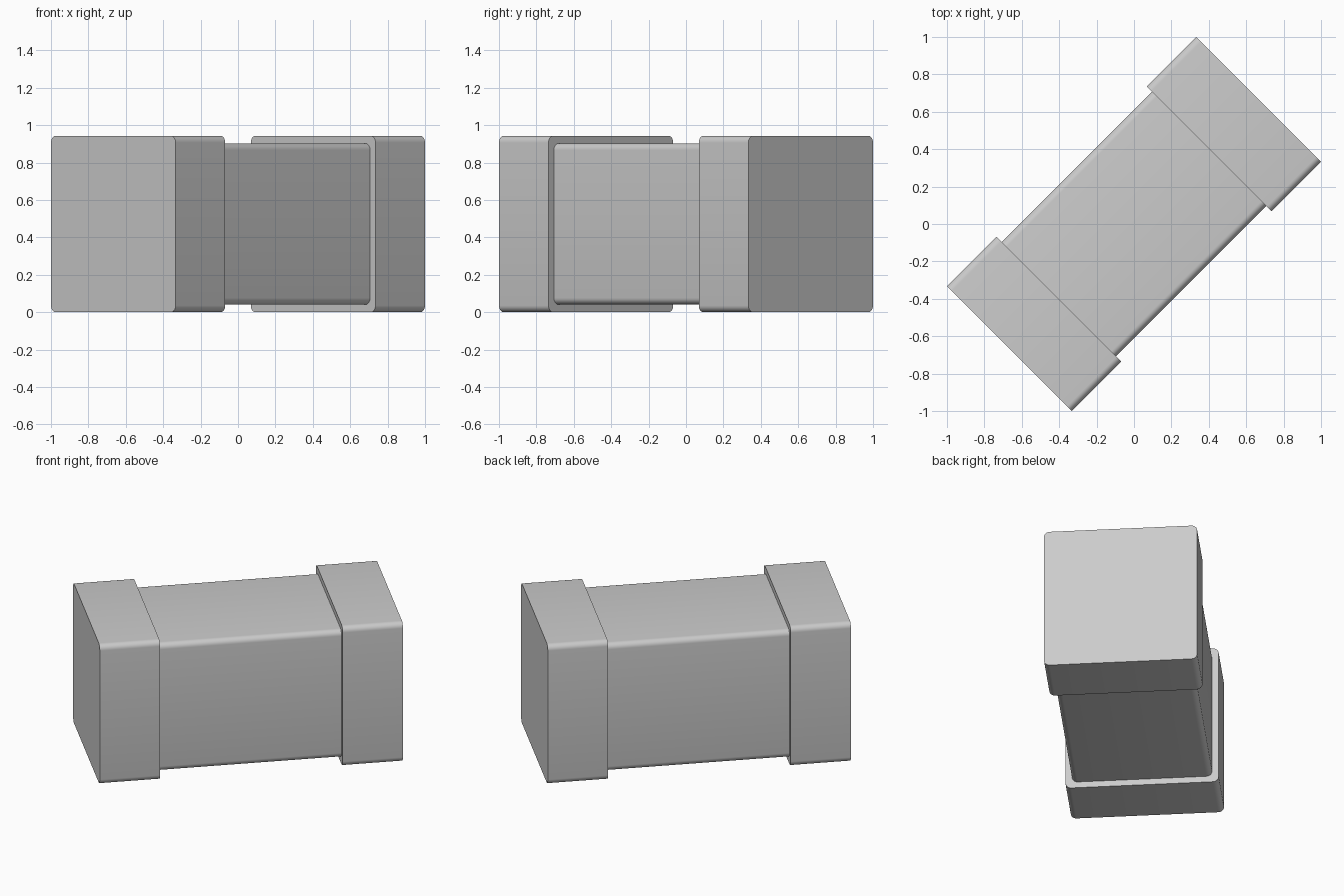
import bpy, bmesh, math
from mathutils import Matrix

if "Cube" in bpy.data.objects:
    bpy.data.objects.remove(bpy.data.objects["Cube"])

grey = bpy.data.materials.new("light_grey")
grey.diffuse_color = (0.6, 0.6, 0.6, 1)
grey.use_nodes = True
grey.node_tree.nodes["Principled BSDF"].inputs["Base Color"].default_value = grey.diffuse_color

TURN = Matrix.Rotation(math.radians(45), 4, 'Z')
MID_Z = 0.4714


def rounded_bar(name, start, end, half, radius, steps=6):
    """Square bar with rounded long edges, running diagonally from start to end."""
    bm = bmesh.new()
    ring = []
    for q in range(4):
        cx = (half - radius) * (1 if q in (0, 3) else -1)
        cz = (half - radius) * (1 if q in (0, 1) else -1)
        for s in range(steps + 1):
            a = math.pi / 2 * (q + s / steps)
            ring.append(bm.verts.new((start, cx + radius * math.cos(a), MID_Z + cz + radius * math.sin(a))))
    cap = bm.faces.new(ring)
    out = bmesh.ops.extrude_face_region(bm, geom=[cap], use_keep_orig=True)
    verts = [v for v in out["geom"] if isinstance(v, bmesh.types.BMVert)]
    bmesh.ops.translate(bm, verts=verts, vec=(end - start, 0, 0))
    bmesh.ops.recalc_face_normals(bm, faces=bm.faces)
    bm.transform(TURN)
    mesh = bpy.data.meshes.new(name)
    bm.to_mesh(mesh)
    bm.free()
    mesh.materials.append(grey)
    obj = bpy.data.objects.new(name, mesh)
    bpy.context.collection.objects.link(obj)
    bpy.ops.object.select_all(action='DESELECT')
    obj.select_set(True)
    bpy.context.view_layer.objects.active = obj
    bpy.ops.object.shade_smooth_by_angle(angle=math.radians(35))


# central block, then the two thicker end caps
rounded_bar("body", -0.568, 0.568, 0.431, 0.036)
rounded_bar("left_end_cap", -0.943, -0.568, 0.4714, 0.036)
rounded_bar("right_end_cap", 0.568, 0.943, 0.4714, 0.036)
